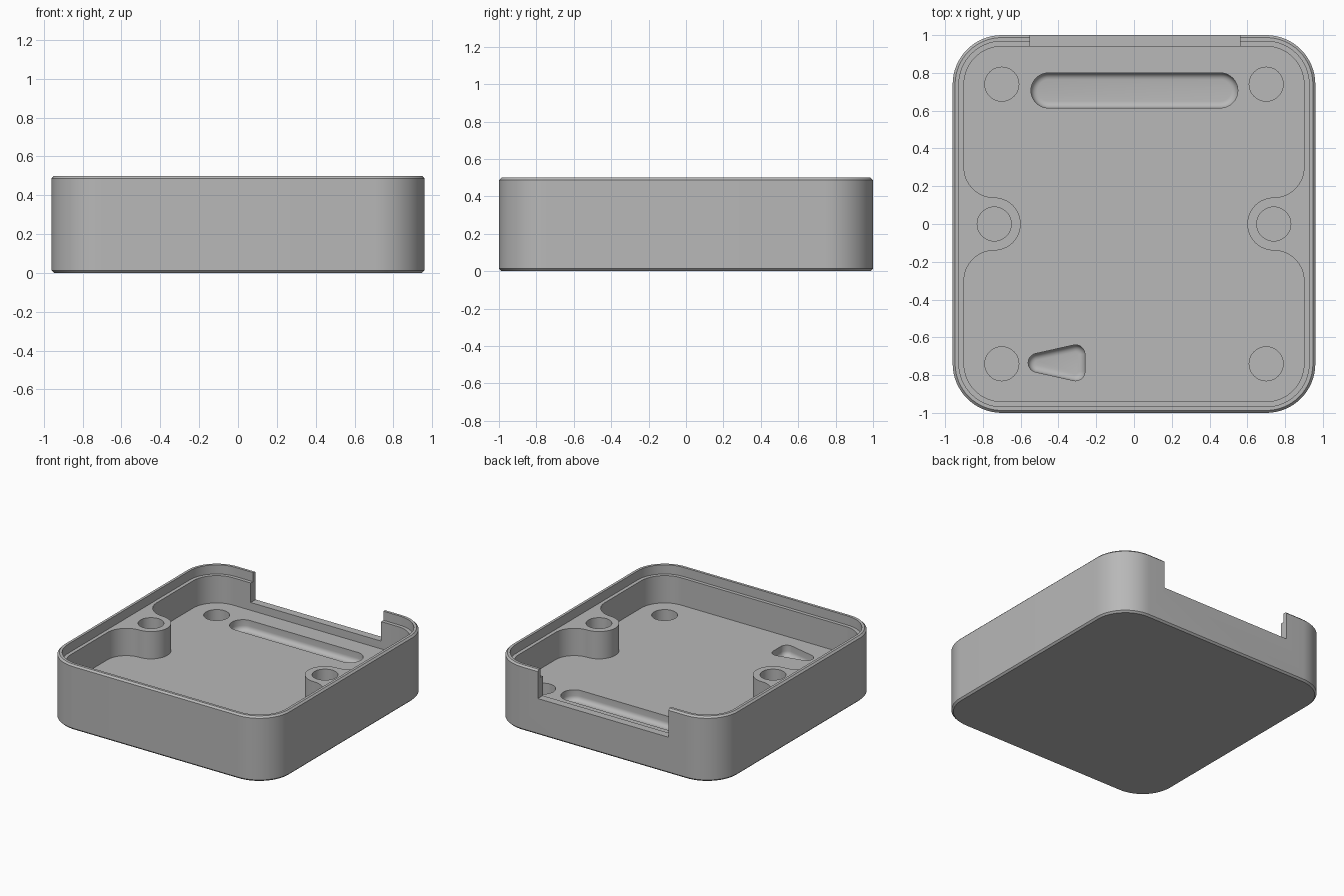
import bpy
import bmesh
from math import atan2, cos, pi, sin
from mathutils import Vector

cube = bpy.data.objects.get("Cube")
if cube:
    bpy.data.objects.remove(cube, do_unlink=True)

# Overall dimensions
HX, HY, HEIGHT = 0.96, 1.0, 0.5
CORNER = 0.26
CX, CY = HX - CORNER, HY - CORNER
CHAMFER = 0.013
LIP, WALL = 0.033, 0.06
FLOOR_Z, LEDGE_Z, NOTCH_Z = 0.22, 0.43, 0.28
BOSS_X, BOSS_R, FILLET_R = 0.74, 0.14, 0.16
HOLE_R, HOLE_DEPTH = 0.09, 0.12
STEPS = 16

grey = bpy.data.materials.new("plain grey")
grey.use_nodes = True
colour = (0.48, 0.48, 0.48, 1)
grey.diffuse_color = colour
grey.node_tree.nodes["Principled BSDF"].inputs["Base Color"].default_value = colour


def arc(x, y, r, start, end):
    """Points along an arc, angles in radians."""
    count = max(2, round(abs(end - start) / (pi / 2) * STEPS))
    angles = [start + (end - start) * i / count for i in range(count + 1)]
    return [Vector((x + r * cos(a), y + r * sin(a))) for a in angles]


def rounded(centres, r):
    """Outline of a convex polygon of centres, grown outward by r."""
    if len(centres) == 1:
        return arc(*centres[0], r, 0, 2 * pi)[:-1]
    points = []
    for i, (x, y) in enumerate(centres):
        px, py = centres[i - 1]
        nx, ny = centres[(i + 1) % len(centres)]
        start = atan2(px - x, y - py)
        end = atan2(x - nx, ny - y)
        points += arc(x, y, r, start, start + (end - start) % (2 * pi))
    return points


def loft(name, rings):
    """Closed solid through outlines given as (points, height), bottom first."""
    bm = bmesh.new()
    loops = [[bm.verts.new((p.x, p.y, z)) for p in pts] for pts, z in rings]
    n = len(loops[0])
    for low, high in zip(loops, loops[1:]):
        for i in range(n):
            j = (i + 1) % n
            bm.faces.new((low[i], low[j], high[j], high[i]))
    bm.faces.new(loops[0][::-1])
    bm.faces.new(loops[-1])
    mesh = bpy.data.meshes.new(name)
    bm.to_mesh(mesh)
    bm.free()
    obj = bpy.data.objects.new(name, mesh)
    bpy.context.collection.objects.link(obj)
    return obj


def prism(name, points, low, high):
    return loft(name, [(points, low), (points, high)])


def pocket(name, centres, r, depth=0.08, fillet=0.035):
    """Recess cutter with a rounded bottom edge."""
    rings = []
    for i in range(6):
        a = pi / 2 * i / 5
        rings.append((rounded(centres, r - fillet * (1 - sin(a))),
                      FLOOR_Z - depth + fillet * (1 - cos(a))))
    rings.append((rounded(centres, r), FLOOR_Z + 0.05))
    return loft(name, rings)


def cavity_outline():
    """Inner wall that wraps around a boss on each side."""
    inner = CORNER - WALL
    fillet_y = BOSS_R + FILLET_R
    half = arc(CX, -CY, inner, -pi / 2, 0)
    half += arc(BOSS_X, -fillet_y, FILLET_R, 0, pi / 2)
    half += arc(BOSS_X, 0, BOSS_R, -pi / 2, -3 * pi / 2)[1:-1]
    half += arc(BOSS_X, fillet_y, FILLET_R, -pi / 2, 0)
    half += arc(CX, CY, inner, 0, pi / 2)
    return half + [-p for p in half]


# Outer block with chamfered top and bottom edges
corners = [(-CX, -CY), (CX, -CY), (CX, CY), (-CX, CY)]
full, trimmed = rounded(corners, CORNER), rounded(corners, CORNER - CHAMFER)
body = loft("case_body", [(trimmed, 0), (full, CHAMFER),
                          (full, HEIGHT - CHAMFER), (trimmed, HEIGHT)])
body.data.materials.append(grey)

# Lid recess, main cavity and the opening in the back wall
cutters = [
    prism("lid_recess", rounded(corners, CORNER - LIP), LEDGE_Z, HEIGHT + 0.1),
    prism("main_cavity", cavity_outline(), FLOOR_Z, HEIGHT + 0.05),
    prism("back_notch", [Vector(p) for p in ((-0.55, 0.9), (0.56, 0.9),
                                             (0.56, 1.1), (-0.55, 1.1))],
          NOTCH_Z, HEIGHT + 0.15),
]

# Round holes in the floor corners and in both bosses
for x, y in corners:
    cutters.append(prism("corner_hole", rounded([(x, y)], HOLE_R),
                         FLOOR_Z - HOLE_DEPTH, FLOOR_Z + 0.05))
for x in (-BOSS_X, BOSS_X):
    cutters.append(prism("boss_hole", rounded([(x, 0)], HOLE_R),
                         LEDGE_Z - HOLE_DEPTH, HEIGHT + 0.2))

# Long slot and small wedge-shaped recess in the floor
cutters.append(pocket("long_slot", [(-0.453, 0.707), (0.457, 0.707)], 0.0925))
cutters.append(pocket("wedge_recess",
                      [(-0.51, -0.735), (-0.31, -0.78), (-0.31, -0.69)], 0.05))

# Cut everything out of the block
bpy.ops.object.select_all(action="DESELECT")
body.select_set(True)
bpy.context.view_layer.objects.active = body
for cutter in cutters:
    cutter.hide_render = True
    mod = body.modifiers.new(cutter.name, "BOOLEAN")
    mod.operation = "DIFFERENCE"
    mod.solver = "EXACT"
    mod.object = cutter
    bpy.ops.object.modifier_apply(modifier=mod.name)
    bpy.data.objects.remove(cutter, do_unlink=True)

bpy.ops.object.shade_smooth_by_angle(angle=pi / 6)
